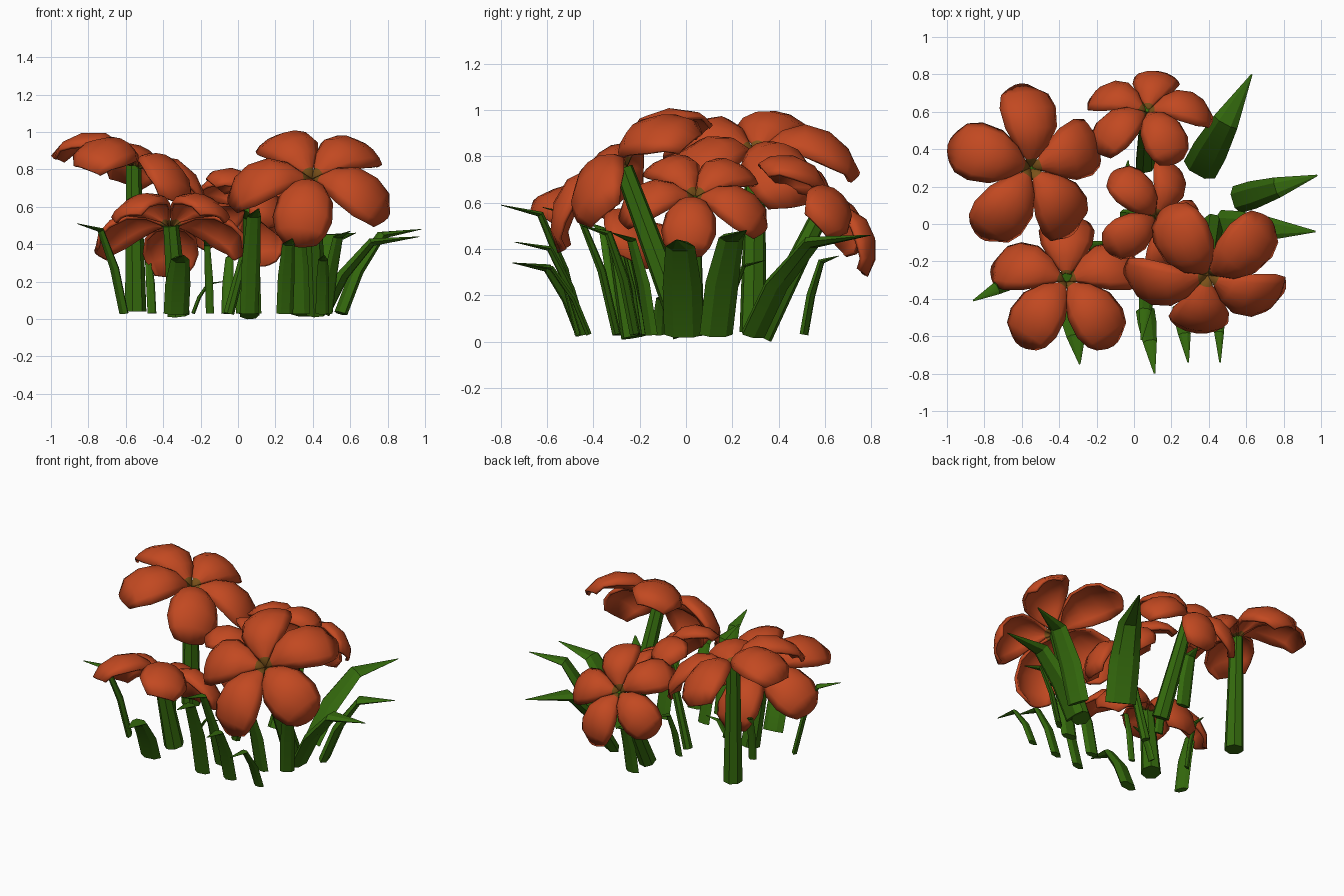
import bpy, bmesh, math
from mathutils import Vector, Quaternion

if "Cube" in bpy.data.objects:
    bpy.data.objects.remove(bpy.data.objects["Cube"])


def material(name, rgb):
    m = bpy.data.materials.new(name)
    m.diffuse_color = (*rgb, 1)
    m.use_nodes = True
    m.node_tree.nodes["Principled BSDF"].inputs["Base Color"].default_value = m.diffuse_color
    return m


ORANGE = material("petal orange", (0.54, 0.066, 0.015))
GREEN = material("leaf green", (0.035, 0.145, 0.004))
OLIVE = material("throat olive", (0.20, 0.085, 0.01))


def finish(bm, name, mats, angle):
    me = bpy.data.meshes.new(name)
    bm.to_mesh(me)
    bm.free()
    ob = bpy.data.objects.new(name, me)
    bpy.context.collection.objects.link(ob)
    for m in mats:
        me.materials.append(m)
    bpy.context.view_layer.objects.active = ob
    ob.select_set(True)
    bpy.ops.object.shade_smooth_by_angle(angle=math.radians(angle))
    ob.select_set(False)
    return ob


# petal rows: distance from centre, height, half width, pull-back of the corners
ROWS = [(0.0, -0.01, 0.01, 0), (0.05, 0.03, 0.035, 0), (0.12, 0.085, 0.10, 0),
        (0.22, 0.108, 0.155, 0), (0.33, 0.07, 0.168, 0), (0.415, -0.01, 0.142, 0.015),
        (0.462, -0.11, 0.095, 0.04)]
COLS = [-1, -0.8, -0.4, 0, 0.4, 0.8, 1]


def flower(name, centre, tilt_dir, tilt, size, angles):
    """Five arched petals around a throat, tipped over towards tilt_dir."""
    d = Vector((math.cos(math.radians(tilt_dir)), math.sin(math.radians(tilt_dir)), 0))
    q = Quaternion(Vector((0, 0, 1)).cross(d), math.radians(tilt))
    bm = bmesh.new()
    for k in range(5):
        a = math.radians(angles + 72 * k)
        out, side = Vector((math.cos(a), math.sin(a), 0)), Vector((-math.sin(a), math.cos(a), 0))
        grid = []
        for r, h, w, back in ROWS:
            row = []
            for v in COLS:
                # rounded cross-section whose rim turns down, less so at the tip
                drop = w * (0.34 * v * v + 0.22 * v ** 6) * (1 - back * 20)
                p = out * (r - back * v * v) + side * w * v * 0.97 + Vector((0, 0, h - drop))
                row.append(bm.verts.new(Vector(centre) + q @ (p * size)))
            grid.append(row)
        for i in range(len(grid) - 1):
            for j in range(len(COLS) - 1):
                f = bm.faces.new((grid[i][j], grid[i + 1][j], grid[i + 1][j + 1], grid[i][j + 1]))
                f.material_index = 1 if i == 0 else 0
    ob = finish(bm, name, (ORANGE, OLIVE), 35)
    thick = ob.modifiers.new("thickness", 'SOLIDIFY')
    thick.thickness = 0.018
    thick.offset = -1


def blade(name, pts, widths, thick, side, n=6):
    """Closed tube with an elliptical section along a path."""
    bm = bmesh.new()
    pts = [Vector(p) for p in pts]
    rings = []
    for i, p in enumerate(pts):
        t = (pts[min(i + 1, len(pts) - 1)] - pts[max(i - 1, 0)]).normalized()
        s = (side - t * side.dot(t)).normalized()
        u = t.cross(s)
        rings.append([bm.verts.new(p + s * widths[i] * math.cos(2 * math.pi * k / n)
                                   + u * widths[i] * thick * math.sin(2 * math.pi * k / n))
                      for k in range(n)])
    for a, b in zip(rings, rings[1:]):
        for k in range(n):
            bm.faces.new((a[k], a[(k + 1) % n], b[(k + 1) % n], b[k]))
    bm.faces.new(rings[0][::-1])
    bm.faces.new(rings[-1])
    bmesh.ops.recalc_face_normals(bm, faces=bm.faces)
    finish(bm, name, (GREEN,), 30)


def stem(name, base, top, r):
    base, top = Vector(base), Vector(top)
    blade(name, [base, base.lerp(top, 0.5), top], [r, r * 0.85, r * 0.7], 1, Vector((1, 0, 0)), 7)


def leaf(name, base, tip, height, width):
    """Blade rising steeply from base, then bending over to the tip."""
    b, t = Vector((*base, 0.03)), Vector((*tip, height))
    flat = Vector((t.x - b.x, t.y - b.y, 0))
    up = height - 0.03
    pts = [b, b + flat * 0.2 + Vector((0, 0, up * 0.5)),
           b + flat * 0.5 + Vector((0, 0, up * 0.93)), t]
    side = Vector((-flat.y, flat.x, 0)).normalized()
    blade(name, pts, [width, width, width * 0.75, 0.004], 0.4, side)


# flowers: centre, direction of tilt, tilt, size, first petal angle
flower("flower_back_left", (-0.55, 0.30, 0.825), 0, 20, 0.98, 20)
flower("flower_front_left", (-0.36, -0.30, 0.50), 90, 26, 0.92, 18)
flower("flower_front_right", (0.395, -0.28, 0.757), -90, 40, 0.99, -27)
flower("flower_back", (0.07, 0.605, 0.59), 90, 46, 0.77, 6)
flower("flower_middle", (0.12, 0.04, 0.63), 0, 38, 0.73, -7)

# stems
stem("stem_back_left", (-0.55, 0.29, 0.04), (-0.56, 0.30, 0.82), 0.06)
stem("stem_front_left", (-0.32, -0.22, 0.02), (-0.36, -0.305, 0.50), 0.062)
stem("stem_front_right", (0.42, 0.0, 0.03), (0.39, -0.27, 0.75), 0.06)
stem("stem_back", (0.06, 0.32, 0.022), (0.07, 0.60, 0.59), 0.055)
stem("stem_middle", (-0.05, 0.05, 0.03), (0.11, 0.04, 0.63), 0.03)

# leaves: base, tip, tip height, half width
LEAVES = [
    ((0.35, 0.29), (0.63, 0.80), 0.46, 0.095),
    ((0.55, 0.13), (0.98, 0.26), 0.48, 0.075),
    ((0.46, -0.01), (0.97, -0.04), 0.44, 0.085),
    ((0.06, -0.46), (0.11, -0.80), 0.59, 0.05),
    ((0.25, -0.44), (0.29, -0.74), 0.43, 0.045),
    ((0.45, -0.42), (0.46, -0.74), 0.34, 0.035),
    ((-0.33, -0.45), (-0.29, -0.75), 0.34, 0.068),
    ((-0.61, -0.28), (-0.86, -0.41), 0.51, 0.045),
    ((0.08, -0.30), (0.04, -0.62), 0.58, 0.045),
    ((0.33, -0.22), (0.30, -0.45), 0.50, 0.055),
    ((0.47, -0.15), (0.60, -0.32), 0.47, 0.045),
    ((-0.06, 0.16), (-0.03, 0.34), 0.35, 0.03),
    ((0.04, 0.51), (0.05, 0.66), 0.37, 0.05),
    ((-0.46, -0.05), (-0.50, 0.06), 0.35, 0.025),
    ((-0.15, -0.20), (-0.18, -0.34), 0.42, 0.022),
    ((-0.24, -0.12), (-0.08, -0.10), 0.20, 0.025),
]
for i, (b, t, h, w) in enumerate(LEAVES):
    leaf(f"leaf_{i + 1}", b, t, h, w)
